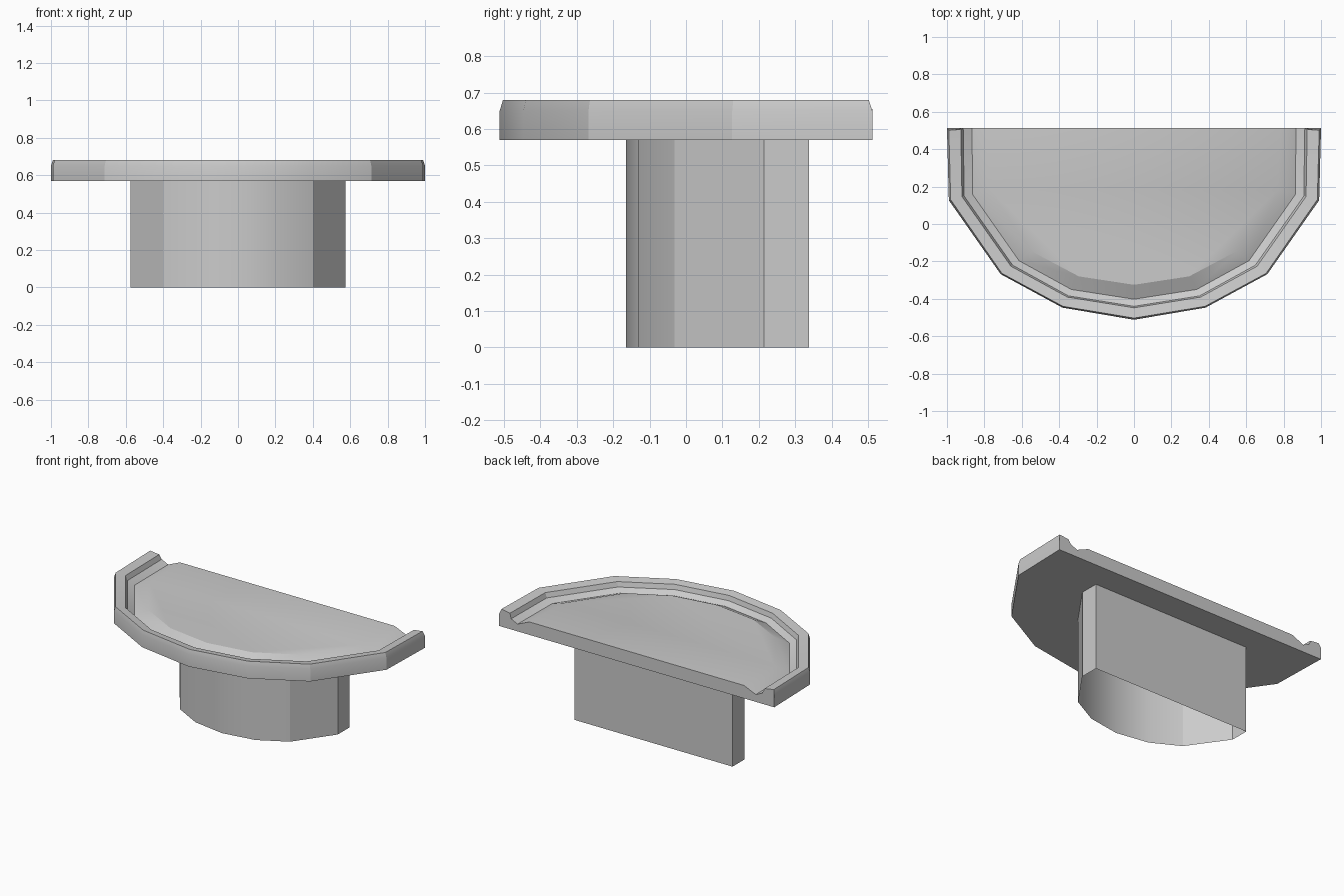
import bpy, bmesh, math

if "Cube" in bpy.data.objects:
    bpy.data.objects.remove(bpy.data.objects["Cube"])


def mirrored(half):
    """Half outline (centre front to right back) -> full outline, left back to right back."""
    return [(-x, y) for x, y in reversed(half[1:])] + list(half)


def ring(bm, half, z):
    return [bm.verts.new((x, y, z)) for x, y in mirrored(half)]


def strip(bm, a, b):
    for i in range(len(a) - 1):
        bm.faces.new((a[i], a[i + 1], b[i + 1], b[i]))


def finish(bm, name):
    me = bpy.data.meshes.new(name)
    bm.to_mesh(me)
    bm.free()
    ob = bpy.data.objects.new(name, me)
    bpy.context.collection.objects.link(ob)
    bpy.ops.object.select_all(action='DESELECT')
    bpy.context.view_layer.objects.active = ob
    ob.select_set(True)
    bpy.ops.object.shade_smooth_by_angle(angle=math.radians(24))
    return ob


# Outlines: centre front round to the right back corner
outer = [(0, -.512), (.383, -.447), (.713, -.268), (.99, .127), (1, .512)]
rim_out = [(0, -.503), (.38, -.44), (.706, -.264), (.98, .13), (.99, .502)]
rim_in = [(0, -.448), (.356, -.391), (.658, -.226), (.92, .147), (.926, .505)]
wall_low = [(0, -.44), (.351, -.384), (.649, -.22), (.908, .149), (.913, .512)]
groove = [(0, -.402), (.335, -.35), (.615, -.196), (.863, .158), (.866, .512)]
floor = [(0, -.325), (.295, -.28), (.55, -.145), (.77, .182), (.78, .512)]

# Tray top: raised rim, groove and slightly raised floor
bm = bmesh.new()
levels = [(outer, .57), (outer, .65), (rim_out, .68), (rim_in, .671),
          (wall_low, .64), (groove, .618), (floor, .655)]
rings = [ring(bm, o, z) for o, z in levels]
for a, b in zip(rings, rings[1:]):
    strip(bm, a, b)
bm.faces.new(rings[-1])
bm.faces.new(list(reversed(rings[0])))
# Flat back end, following the rim cross-section
bm.faces.new([r[-1] for r in rings] + [r[0] for r in reversed(rings)])
bmesh.ops.recalc_face_normals(bm, faces=bm.faces)
finish(bm, "tray_top")

# Pedestal: thin shell, open underneath
bm = bmesh.new()
foot = [(0, -.165), (.218, -.13), (.4, -.032), (.575, .215), (.575, .338)]
low, high = ring(bm, foot, 0), ring(bm, foot, .57)
strip(bm, low, high)
bm.faces.new((low[-1], low[0], high[0], high[-1]))
finish(bm, "pedestal")
